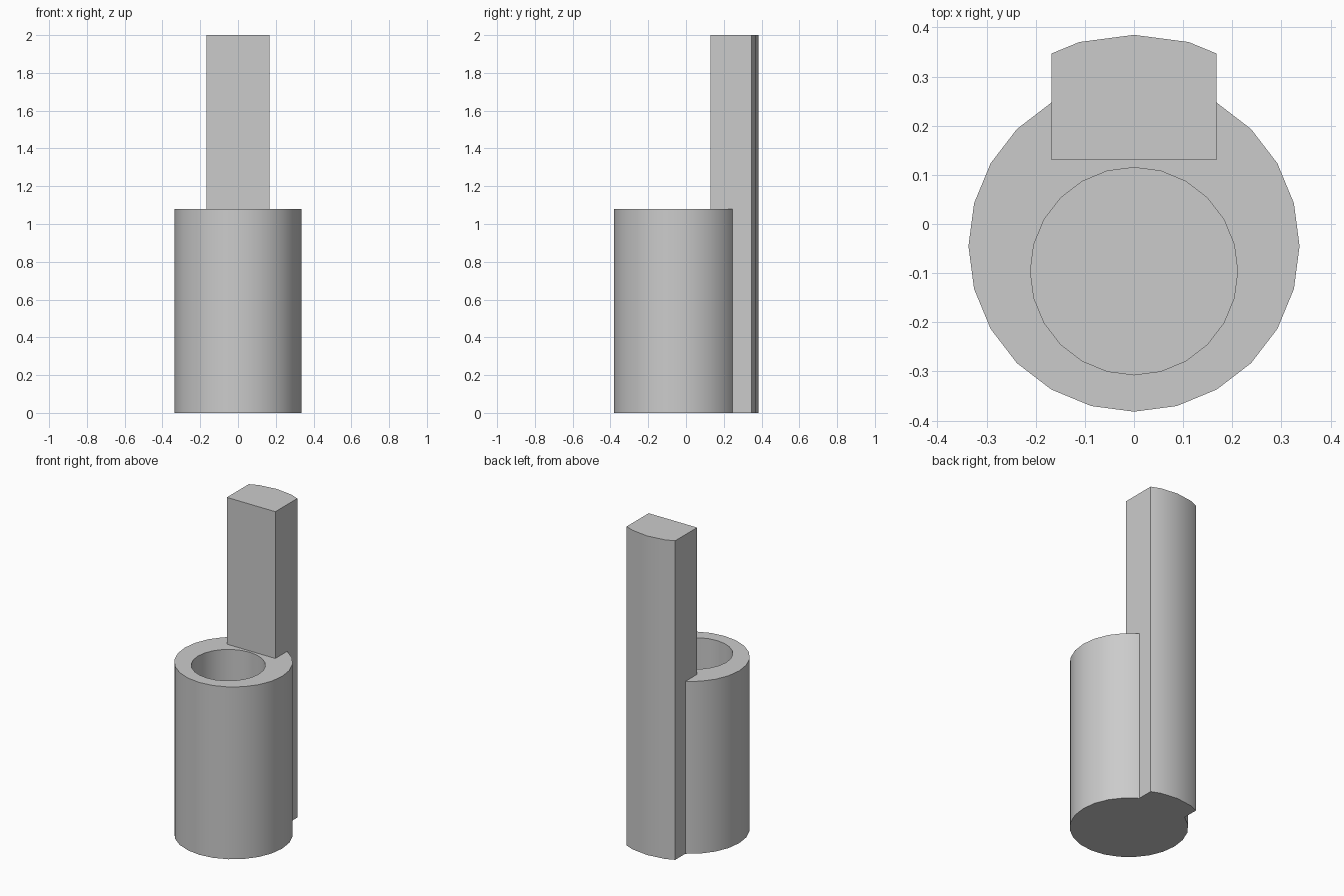
import bpy, bmesh
from math import sin, cos, radians, pi

cube = bpy.data.objects.get("Cube")
if cube:
    bpy.data.objects.remove(cube, do_unlink=True)

# Single plain grey material
grey = bpy.data.materials.new("plain grey")
grey.use_nodes = True
colour = (0.6, 0.6, 0.6, 1)
grey.diffuse_color = colour
grey.node_tree.nodes["Principled BSDF"].inputs["Base Color"].default_value = colour

AXIS_Y = -0.045   # centre of the cup and of the post's curved back
SIDES = 24


def circle(cy, r):
    return [(r * cos(2 * pi * i / SIDES), cy + r * sin(2 * pi * i / SIDES))
            for i in range(SIDES)]


def prism(name, outline, z0, z1):
    """Extrude a counter-clockwise outline from z0 to z1."""
    bm = bmesh.new()
    base = bm.faces.new([bm.verts.new((x, y, z0)) for x, y in outline])
    top = bmesh.ops.extrude_face_region(bm, geom=[base])["geom"]
    verts = [g for g in top if isinstance(g, bmesh.types.BMVert)]
    bmesh.ops.translate(bm, verts=verts, vec=(0, 0, z1 - z0))
    bmesh.ops.recalc_face_normals(bm, faces=bm.faces)
    mesh = bpy.data.meshes.new(name)
    bm.to_mesh(mesh)
    bm.free()
    mesh.materials.append(grey)
    obj = bpy.data.objects.new(name, mesh)
    bpy.context.collection.objects.link(obj)
    return obj


def combine(target, other, operation):
    """Apply a boolean and discard the helper."""
    mod = target.modifiers.new(operation.lower(), "BOOLEAN")
    mod.operation, mod.object, mod.solver = operation, other, "EXACT"
    bpy.context.view_layer.objects.active = target
    bpy.ops.object.modifier_apply(modifier=mod.name)
    bpy.data.objects.remove(other, do_unlink=True)


# Round cup with an off-centre blind bore
cup = prism("cup_with_post", circle(AXIS_Y, 0.337), 0, 1.08)
bore = prism("bore_cutter", circle(-0.096, 0.211), 0.08, 1.3)
combine(cup, bore, "DIFFERENCE")

# Tall back post: flat front and sides, gently curved back
half = 0.168
arc = [(0.43 * cos(radians(a)), AXIS_Y + 0.43 * sin(radians(a)))
       for a in (75, 90, 105)]
outline = [(-half, 0.13), (half, 0.13), (half, 0.347), *arc, (-half, 0.347)]
post = prism("back_post", outline, 0, 2)
combine(cup, post, "UNION")

# Smooth the curved walls, keep the corners sharp
bpy.ops.object.select_all(action="DESELECT")
cup.select_set(True)
bpy.context.view_layer.objects.active = cup
bpy.ops.object.shade_smooth_by_angle(angle=radians(30))
